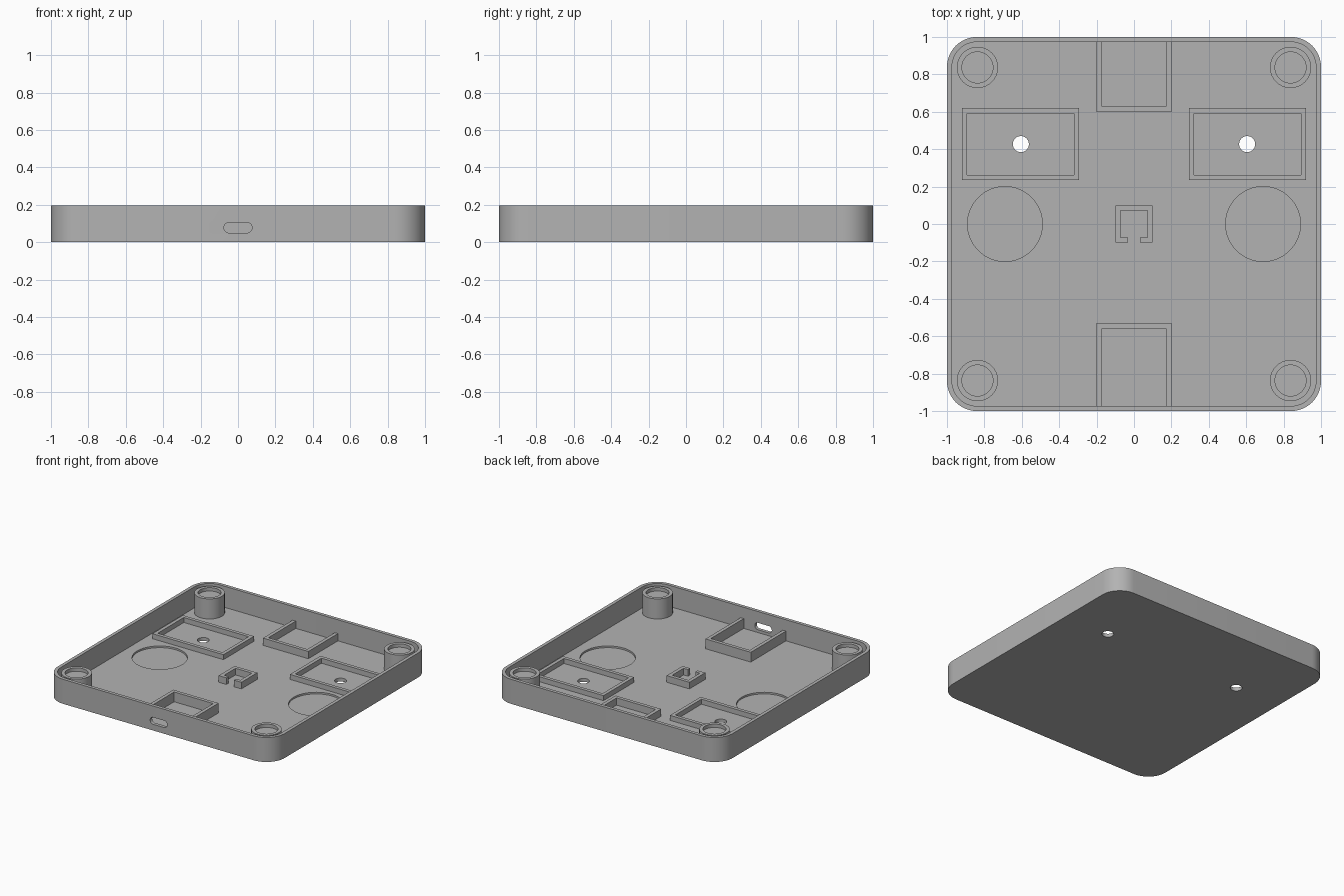
import bpy
import bmesh
import math

old = bpy.data.objects.get("Cube")
if old:
    bpy.data.objects.remove(old)

WALL = 0.027
FLOOR = 0.027
HEIGHT = 0.195

grey = bpy.data.materials.new("grey plastic")
grey.use_nodes = True
colour = (0.45, 0.45, 0.45, 1)
grey.diffuse_color = colour
grey.node_tree.nodes["Principled BSDF"].inputs["Base Color"].default_value = colour


def rounded(hx, hy, r, cx=0, cy=0, steps=12):
    """Outline of a rectangle with round corners."""
    pts = []
    for q, (sx, sy) in enumerate([(1, 1), (-1, 1), (-1, -1), (1, -1)]):
        for i in range(steps + 1):
            a = math.pi / 2 * (q + i / steps)
            pts.append((cx + sx * (hx - r) + r * math.cos(a),
                        cy + sy * (hy - r) + r * math.sin(a)))
    return pts


def circle(cx, cy, r, n=64):
    return [(cx + r * math.cos(2 * math.pi * i / n),
             cy + r * math.sin(2 * math.pi * i / n)) for i in range(n)]


def prism(name, outline, z0, z1):
    """Extrude an outline from z0 up to z1."""
    bm = bmesh.new()
    face = bm.faces.new([bm.verts.new((x, y, z0)) for x, y in outline])
    bmesh.ops.remove_doubles(bm, verts=bm.verts, dist=1e-5)
    face = bm.faces[:][0]
    top = bmesh.ops.extrude_face_region(bm, geom=[face], use_keep_orig=True)
    verts = [g for g in top["geom"] if isinstance(g, bmesh.types.BMVert)]
    bmesh.ops.translate(bm, vec=(0, 0, z1 - z0), verts=verts)
    bmesh.ops.recalc_face_normals(bm, faces=bm.faces)
    mesh = bpy.data.meshes.new(name)
    bm.to_mesh(mesh)
    bm.free()
    mesh.materials.append(grey)
    ob = bpy.data.objects.new(name, mesh)
    bpy.context.collection.objects.link(ob)
    return ob


def cut(ob, cutters):
    """Subtract the cutters, then remove them."""
    for c in cutters:
        mod = ob.modifiers.new("cut", "BOOLEAN")
        mod.operation = "DIFFERENCE"
        mod.solver = "EXACT"
        mod.object = c
    bpy.context.view_layer.update()
    mesh = bpy.data.meshes.new_from_object(
        ob.evaluated_get(bpy.context.evaluated_depsgraph_get()))
    ob.modifiers.clear()
    ob.data = mesh
    for c in cutters:
        bpy.data.objects.remove(c)
    return ob


def smooth(ob):
    bpy.ops.object.select_all(action="DESELECT")
    ob.select_set(True)
    bpy.context.view_layer.objects.active = ob
    bpy.ops.object.shade_smooth_by_angle(angle=math.radians(30))


def frame(name, x0, x1, y0, y1, top, open_side=None):
    """Rectangular rim standing on the floor, optionally open at front or back."""
    t = 0.028
    z0 = FLOOR - 0.003
    path = [(x0, y0), (x1, y0), (x1, y1), (x0, y1)]
    iy0 = y0 - 0.1 if open_side == "front" else y0 + t
    iy1 = y1 + 0.1 if open_side == "back" else y1 - t
    hole = [(x0 + t, iy0), (x1 - t, iy0), (x1 - t, iy1), (x0 + t, iy1)]
    return cut(prism(name, path, z0, top), [prism("cutter", hole, -0.1, 0.4)])


# Open tray with floor recesses, drain holes and a slot in the front wall
tray = prism("tray", rounded(1, 1, 0.16), 0, HEIGHT)
cutters = [prism("cutter", rounded(1 - WALL, 1 - WALL, 0.16 - WALL), FLOOR, 0.4)]
for s in (-1, 1):
    cutters.append(prism("cutter", circle(s * 0.69, 0, 0.2), 0.0133, 0.1))
    cutters.append(prism("cutter", circle(s * 0.605, 0.427, 0.043, 32), -0.1, 0.1))
slot = prism("cutter", rounded(0.075, 0.0275, 0.0265), 0.9, 1.1)
slot.rotation_euler = (math.pi / 2, 0, 0)
slot.location = (0, 0, 0.077)
cutters.append(slot)
smooth(cut(tray, cutters))

# Corner posts with shallow round sockets
for sx, side in ((-1, "right"), (1, "left")):
    for sy, end in ((-1, "front"), (1, "back")):
        c = (sx * 0.837, sy * 0.837)
        post = prism(f"{end}_{side}_post", circle(*c, 0.11), FLOOR - 0.003, 0.187)
        smooth(cut(post, [prism("cutter", circle(*c, 0.083), 0.16, 0.4)]))

# Rectangular holders around the drain holes
frame("right_holder", -0.92, -0.293, 0.235, 0.62, 0.067)
frame("left_holder", 0.293, 0.92, 0.235, 0.62, 0.067)

# Bays against the front and back walls
frame("front_bay", -0.2, 0.2, -0.98, -0.53, 0.105, "front")
frame("back_bay", -0.2, 0.2, 0.6, 0.98, 0.085, "back")

# Small central clip with a gap at the front
clip = frame("centre_clip", -0.1, 0.1, -0.1, 0.1, 0.08)
gap = [(-0.033, -0.2), (0.033, -0.2), (0.033, 0), (-0.033, 0)]
cut(clip, [prism("cutter", gap, -0.1, 0.4)])
